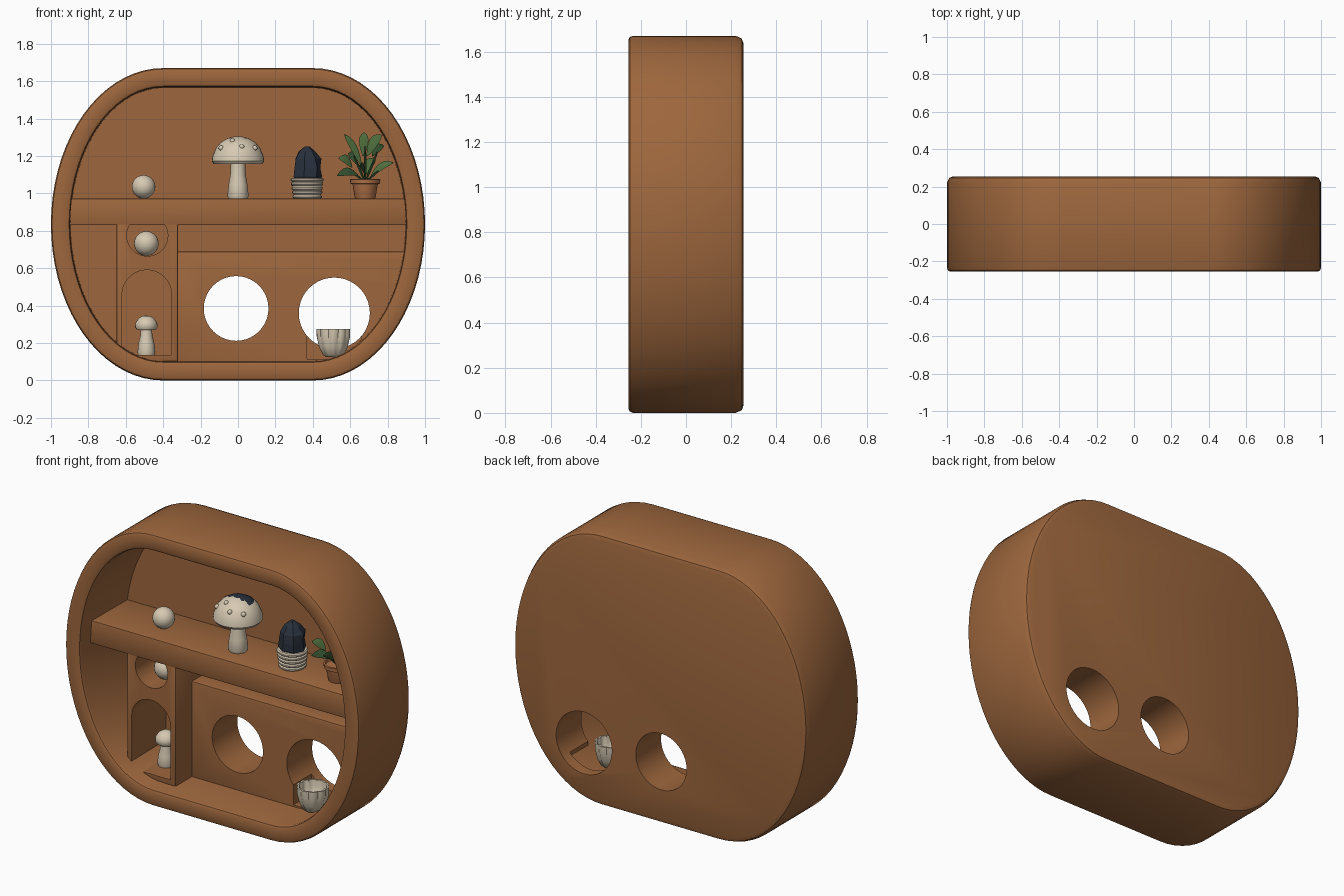
import bpy, bmesh, math, random
from mathutils import Vector

if "Cube" in bpy.data.objects:
    bpy.data.objects.remove(bpy.data.objects["Cube"])

random.seed(4)


def material(name, rgb):
    m = bpy.data.materials.new(name)
    m.diffuse_color = (*rgb, 1)
    m.use_nodes = True
    m.node_tree.nodes["Principled BSDF"].inputs["Base Color"].default_value = m.diffuse_color
    return m


WOOD = material("warm wood", (0.34, 0.135, 0.047))
CREAM = material("cream ceramic", (0.68, 0.59, 0.45))
NAVY = material("dark slate", (0.022, 0.03, 0.046))
CLAY = material("terracotta", (0.43, 0.165, 0.065))
GREEN = material("leaf green", (0.075, 0.15, 0.045))
DEEP = material("deep green", (0.03, 0.07, 0.025))


def loft(name, rings, mat, smooth=35, bevel=0):
    """Closed skin over rings of equal point count, with flat end caps."""
    bm = bmesh.new()
    vs = [[bm.verts.new(p) for p in r] for r in rings]
    n = len(vs[0])
    for a, b in zip(vs, vs[1:]):
        for i in range(n):
            bm.faces.new((a[i], a[(i + 1) % n], b[(i + 1) % n], b[i]))
    bm.faces.new(vs[0])
    bm.faces.new(vs[-1][::-1])
    bmesh.ops.recalc_face_normals(bm, faces=bm.faces)
    if bevel:
        bmesh.ops.bevel(bm, geom=[e for e in bm.edges if e.calc_face_angle(0) > 1],
                        offset=bevel, segments=2, affect='EDGES', profile=0.5)
    me = bpy.data.meshes.new(name)
    bm.to_mesh(me)
    bm.free()
    ob = bpy.data.objects.new(name, me)
    bpy.context.collection.objects.link(ob)
    me.materials.append(mat)
    if smooth:
        shade(ob, smooth)
    return ob


def activate(ob):
    bpy.ops.object.select_all(action='DESELECT')
    ob.select_set(True)
    bpy.context.view_layer.objects.active = ob


def shade(ob, angle=35):
    activate(ob)
    bpy.ops.object.shade_smooth_by_angle(angle=math.radians(angle))


def prism(name, pts, y0, y1, mat=WOOD, bevel=0):
    return loft(name, [[(x, y, z) for x, z in pts] for y in (y0, y1)], mat, 0, bevel)


def rect(x0, x1, z0, z1):
    return [(x0, z0), (x1, z0), (x1, z1), (x0, z1)]


def circle(x, z, r, n=40):
    return [(x + r * math.cos(2 * math.pi * i / n), z + r * math.sin(2 * math.pi * i / n)) for i in range(n)]


def outline(inset, seg=18):
    """Case outline: flat top and bottom joined by tall elliptical corners."""
    pts = []
    for q, (sx, cx) in enumerate(((1, .4), (-1, -.4), (-1, -.4), (1, .4))):
        for i in range(seg + (q % 2 == 0)):
            t = (q + (i + (q % 2)) / seg) * math.pi / 2
            if q % 2 == 1 and i == 0:
                pts.append((cx, .835 + math.sin(q * math.pi / 2) * (.835 - inset)))
            pts.append((cx + (.6 - inset) * math.cos(t), .835 + (.835 - inset) * math.sin(t)))
    # drop repeated points
    return [p for i, p in enumerate(pts) if math.dist(p, pts[i - 1]) > 1e-4]


def boolean(ob, cutter, op='DIFFERENCE'):
    m = ob.modifiers.new("cut", 'BOOLEAN')
    m.operation, m.object, m.solver = op, cutter, 'EXACT'
    activate(ob)
    bpy.ops.object.modifier_apply(modifier=m.name)
    bpy.data.objects.remove(cutter)


def lathe(name, prof, x, y, mat, n=28, smooth=40, lobes=0, jitter=0):
    rings = []
    for r, z in prof:
        ring = []
        for i in range(n):
            a = 2 * math.pi * i / n
            k = 1 + random.uniform(-jitter, jitter)
            if lobes:
                k *= .93 + .1 * abs(math.sin(a * lobes / 2))
            ring.append((x + r * k * math.cos(a), y + r * k * math.sin(a), z))
        rings.append(ring)
    return loft(name, rings, mat, smooth)


def ball(name, x, y, z, r, mat=CREAM, n=24):
    prof = [(max(.002, r * math.sin(math.pi * i / 14)), z - r * math.cos(math.pi * i / 14)) for i in range(15)]
    return lathe(name, prof, x, y, mat, n)


# Case: outer skin, rounded rim, recess with solid back
section = [(.035, .255), (.012, .247), (0, .22), (0, -.235), (.006, -.249), (.018, -.255),
           (.085, -.255), (.097, -.249), (.102, -.235), (.106, .19)]
case = loft("case", [[(x, y, z) for x, z in outline(i)] for i, y in section], WOOD, 0)
HOLES = ((-.01, .385, .173), (.515, .36, .19))
for x, z, r in HOLES:
    boolean(case, prism("hole_cutter", circle(x, z, r), .1, .4))
shade(case)

# Main shelf
shade(prism("shelf", rect(-.91, .91, .83, .972), -.15, .2, bevel=.008))

# Left column with a round niche and an arched niche
column = prism("left_column", rect(-.65, -.32, .1, .85), -.148, .2, bevel=.008)
boolean(column, prism("round_cutter", circle(-.485, .775, .11), -.3, .185))
arch = [(-.62, .135), (-.355, .135)] + [(-.4875 + .1325 * math.cos(math.pi * i / 20),
                                        .458 + .1325 * math.sin(math.pi * i / 20)) for i in range(21)]
boolean(column, prism("arch_cutter", arch, -.3, .185))
shade(column)

# Right box with two portholes and a low bay for the bowl
box = prism("right_box", rect(-.33, .95, .09, .69), .01, .2, bevel=.008)
boolean(box, prism("trim", outline(.07), -.2, .4), 'INTERSECT')
for x, z, r in HOLES:
    boolean(box, prism("hole_cutter", circle(x, z, r), -.2, .4))
boolean(box, prism("bay_cutter", rect(.37, .66, .115, .3), -.2, .185))
shade(box)

# Ornament balls
ball("shelf_ball", -.505, 0, 1.035, .063)
ball("niche_ball", -.49, 0, .732, .066)

# Large mushroom
lathe("large_mushroom_stem", [(.05, .97), (.057, .985), (.05, 1.05), (.04, 1.11), (.038, 1.18)], 0, 0, CREAM)
cap = lathe("large_mushroom_cap",
            [(.03, 1.17), (.11, 1.157), (.13, 1.158), (.14, 1.172), (.136, 1.2), (.117, 1.245),
             (.09, 1.275), (.055, 1.295), (.025, 1.303), (.002, 1.305)], 0, 0, CREAM, 32)
cap.data.materials.append(NAVY)
for p in cap.data.polygons:  # dark crown patch toward the back
    if p.center.z > 1.26 and p.center.y > -.02:
        p.material_index = 1
for x, y, z in ((-.09, -.075, 1.243), (.09, -.075, 1.243), (.02, -.106, 1.25), (-.03, -.07, 1.28)):
    ball("cap_bump", x, y, z, .014, n=10)

# Small mushroom
lathe("small_mushroom_stem", [(.042, .13), (.048, .15), (.042, .2), (.032, .24), (.03, .29)], -.49, 0, CREAM, 20)
lathe("small_mushroom_cap", [(.02, .285), (.05, .27), (.06, .285), (.058, .308), (.042, .332),
                             (.022, .344), (.002, .347)], -.49, 0, CREAM, 24)

# Ringed pot with a dark faceted crystal
rings = [(.06, .97)]
for k in range(5):
    r, z = .072 + .0025 * k, .972 + .0225 * k
    rings += [(r, z + .001), (r + .006, z + .007), (r + .006, z + .015), (r, z + .0215)]
lathe("ringed_pot", rings, .37, 0, CREAM)
lathe("crystal", [(.06, 1.06), (.074, 1.09), (.078, 1.135), (.07, 1.185), (.045, 1.225), (.012, 1.252)],
      .37, 0, NAVY, 7, 0, jitter=.12)

# Terracotta pot
lathe("plant_pot", [(.052, .97), (.056, .98), (.066, 1.04), (.068, 1.05), (.079, 1.052), (.081, 1.075),
                    (.072, 1.077), (.068, 1.062), (.002, 1.062)], .68, 0, CLAY)


def leaf(base, tip, width, mat=GREEN, arch=.02, name="leaf"):
    a, b = Vector(base), Vector(tip)
    d = (b - a).normalized()
    side = d.cross(Vector((0, -1, .6))).normalized()
    up = side.cross(d).normalized()
    rs = []
    for i in range(7):
        t = i / 6
        c = a.lerp(b, t) + Vector((0, 0, arch * math.sin(math.pi * t)))
        w = .003 + width * math.sin(math.pi * t) ** .8
        rs.append([c + side * w, c + up * .004, c - side * w, c - up * .004])
    loft(name, rs, mat, 50)


# Plant: stems, then leaves
for tip in ((.68, 0, 1.25), (.59, -.02, 1.13), (.62, .03, 1.2), (.745, .02, 1.22), (.75, -.03, 1.12)):
    leaf((.68, 0, 1.06), tip, .004, DEEP, 0, "stem")
for base, tip, w, m in (
        ((.66, 0, 1.15), (.57, -.01, 1.315), .016, GREEN), ((.67, 0, 1.2), (.675, .01, 1.325), .022, GREEN),
        ((.69, 0, 1.2), (.765, -.01, 1.315), .025, GREEN), ((.72, .02, 1.2), (.775, .07, 1.26), .024, DEEP),
        ((.61, -.02, 1.14), (.54, -.05, 1.19), .022, GREEN), ((.64, -.02, 1.1), (.53, -.04, 1.095), .022, DEEP),
        ((.63, .02, 1.16), (.6, .08, 1.22), .022, DEEP), ((.71, -.01, 1.09), (.83, -.03, 1.165), .018, GREEN),
        ((.68, .03, 1.1), (.73, .11, 1.19), .022, GREEN), ((.68, -.03, 1.1), (.65, -.1, 1.15), .018, DEEP)):
    leaf(base, tip, w, m)

# Scalloped bowl
lathe("bowl", [(.04, .125), (.055, .135), (.078, .18), (.09, .235), (.091, .275), (.08, .275),
               (.076, .235), (.062, .185), (.03, .155)], .51, 0, CREAM, 40, 40, lobes=10)
